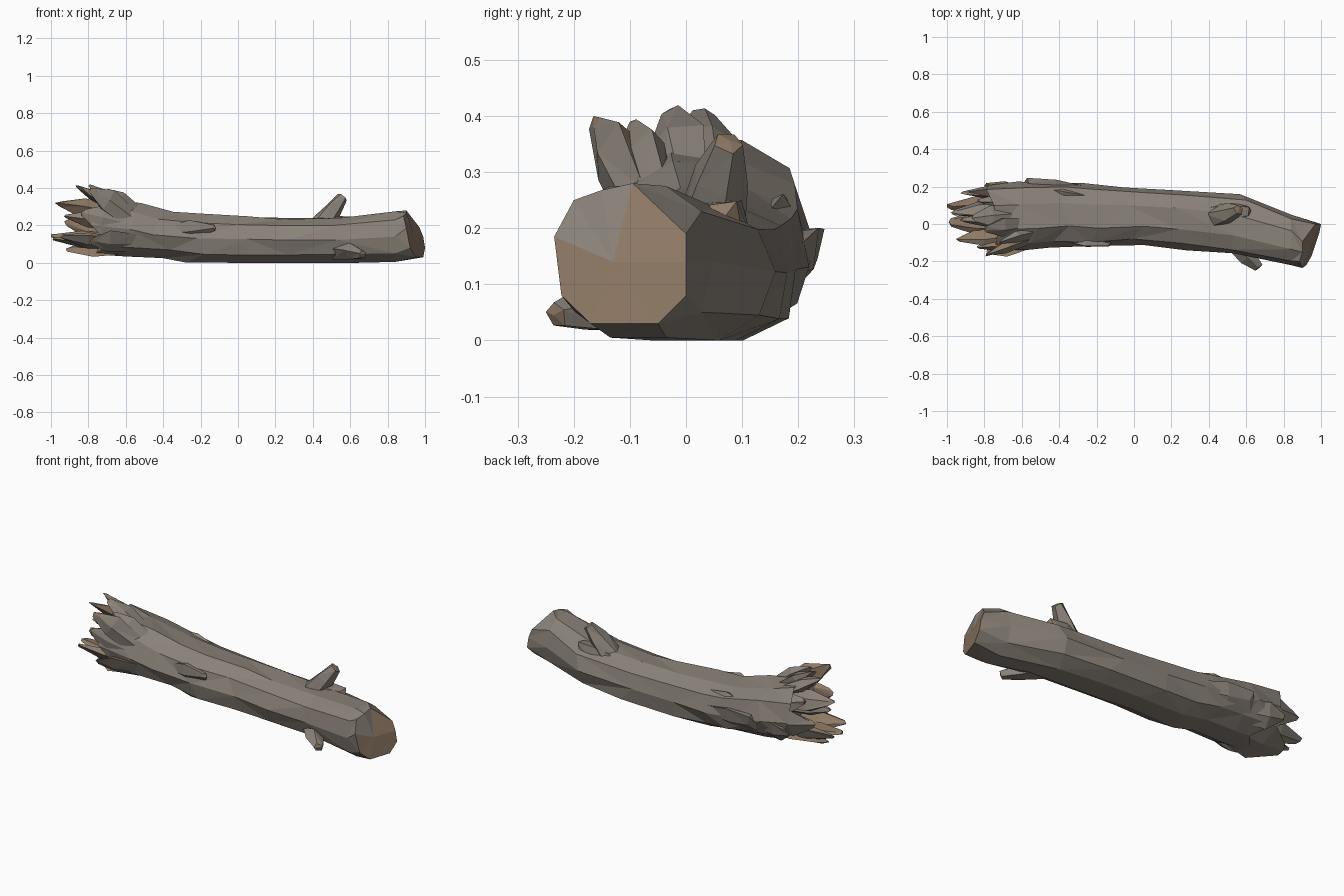
import bpy, bmesh, math, random
from mathutils import Vector

if "Cube" in bpy.data.objects:
    bpy.data.objects.remove(bpy.data.objects["Cube"])

random.seed(7)
N = 10


def material(name, rgb):
    m = bpy.data.materials.new(name)
    m.diffuse_color = (*rgb, 1)
    m.use_nodes = True
    m.node_tree.nodes["Principled BSDF"].inputs["Base Color"].default_value = m.diffuse_color
    return m


BARK = material("bark", (0.255, 0.222, 0.19))
WOOD = material("bare_wood", (0.27, 0.19, 0.13))


def finish(name, bm):
    me = bpy.data.meshes.new(name)
    bmesh.ops.recalc_face_normals(bm, faces=bm.faces)
    bm.to_mesh(me)
    bm.free()
    me.materials.append(BARK)
    me.materials.append(WOOD)
    ob = bpy.data.objects.new(name, me)
    bpy.context.collection.objects.link(ob)
    return ob


def bridge(bm, a, b):
    n = len(a)
    for i in range(n):
        j = (i + 1) % n
        if random.random() < 0.5:
            tris = ((a[i], a[j], b[j]), (a[i], b[j], b[i]))
        else:
            tris = ((a[i], a[j], b[i]), (a[j], b[j], b[i]))
        for t in tris:
            bm.faces.new(t)


def fan(bm, ring, centre, bark=()):
    c = bm.verts.new(centre)
    for i in range(len(ring)):
        f = bm.faces.new((ring[i], ring[(i + 1) % len(ring)], c))
        f.material_index = 0 if i in bark else 1


def spow(v, p):
    return math.copysign(abs(v) ** p, v)


# Trunk stations: x, y min, y max, z min, z max
stations = [
    (-0.73, -0.15, 0.215, 0.045, 0.36),
    (-0.56, -0.14, 0.22, 0.034, 0.325),
    (-0.40, -0.12, 0.225, 0.025, 0.275),
    (-0.25, -0.13, 0.215, 0.002, 0.26),
    (0.00, -0.115, 0.205, 0, 0.253),
    (0.25, -0.135, 0.19, 0, 0.242),
    (0.58, -0.17, 0.165, 0, 0.245),
    (0.88, -0.22, 0.05, 0.005, 0.275),
]
# Slanted rim of the sawn end
rim = [(0.99, 0, 0.14), (0.97, 0, 0.19), (0.90, -0.095, 0.28), (0.90, -0.15, 0.268),
       (0.885, -0.2, 0.25), (0.90, -0.235, 0.185), (0.92, -0.222, 0.08),
       (0.95, -0.17, 0.03), (0.99, -0.05, 0.03), (1.0, 0, 0.08)]

bm = bmesh.new()
rings = []
for k, (x, y0, y1, z0, z1) in enumerate(stations):
    ring = []
    last = k == len(stations) - 1
    for i in range(N):
        a = math.tau * i / N
        r = 1 if last else random.uniform(0.92, 1.04)
        y = (y0 + y1) / 2 + (y1 - y0) / 2 * spow(math.cos(a), 0.85) * r
        z = (z0 + z1) / 2 + (z1 - z0) / 2 * spow(math.sin(a) / 0.951, 0.85) * (1 if i in (7, 8) else r)
        dx = -0.04 if last else random.uniform(-0.07, 0.07)
        ring.append(bm.verts.new((x + dx, y, max(z, 0))))
    rings.append(ring)
rings.append([bm.verts.new(p) for p in rim])
for a, b in zip(rings, rings[1:]):
    bridge(bm, a, b)
fan(bm, rings[0], (-0.66, 0.02, 0.2))
fan(bm, rings[-1], (0.945, -0.13, 0.14), bark=(2, 3, 4))
finish("trunk", bm)


# Tapered splinter or stub: flat section, w along the rim, t across it
def spike(name, base, tip, w, t, end=0.3, start=0.7, sides=5, wood_tip=True, slant=0.04):
    base, tip = Vector(base), Vector(tip)
    d = (tip - base).normalized()
    out = Vector((0, base.y - 0.03, base.z - 0.19))
    out = (out - d * out.dot(d)).normalized()
    side = d.cross(out)
    bm = bmesh.new()
    rs = []
    for f, s in ((0, start), (0.6, 0.95), (1, end)):
        ring = []
        for i in range(sides):
            a = math.tau * (i + 0.25) / sides
            r = s * random.uniform(0.85, 1.15)
            p = base.lerp(tip, f) + side * (w * r * math.cos(a)) + out * (t * r * math.sin(a))
            if f == 1:
                p -= d * (slant * random.random())
            p.x = max(p.x, -1)
            p.y = max(min(p.y, 0.25), -0.25)
            p.z = max(p.z, 0)
            ring.append(bm.verts.new(p))
        rs.append(ring)
    bridge(bm, rs[0], rs[1])
    bridge(bm, rs[1], rs[2])
    bm.faces.new(rs[0])
    fan(bm, rs[2], tip, bark=() if wood_tip else range(sides))
    bmesh.ops.recalc_face_normals(bm, faces=bm.faces)
    # splinters show bare wood on the side facing the core
    if wood_tip and base.x < 0:
        for f in bm.faces:
            if f.normal.dot(out) < -0.5:
                f.material_index = 1
    finish(name, bm)


# Splintered end
splinters = [
    ((-0.56, -0.08, 0.23), (-0.79, -0.165, 0.40), 0.075, 0.035),
    ((-0.52, -0.05, 0.24), (-0.72, -0.10, 0.39), 0.07, 0.035),
    ((-0.56, 0.00, 0.26), (-0.80, -0.03, 0.412), 0.06, 0.035),
    ((-0.60, 0.05, 0.27), (-0.87, 0.03, 0.412), 0.07, 0.035),
    ((-0.60, 0.10, 0.25), (-0.98, 0.06, 0.32), 0.07, 0.035),
    ((-0.58, 0.14, 0.23), (-0.84, 0.12, 0.31), 0.07, 0.035),
    ((-0.56, 0.17, 0.17), (-0.93, 0.165, 0.22), 0.08, 0.035),
    ((-0.56, 0.16, 0.12), (-0.80, 0.205, 0.14), 0.08, 0.03),
    ((-0.60, 0.12, 0.11), (-1.0, 0.09, 0.14), 0.07, 0.04),
    ((-0.60, 0.02, 0.08), (-0.99, 0.01, 0.13), 0.08, 0.03),
    ((-0.56, 0.06, 0.085), (-0.92, 0.06, 0.075), 0.13, 0.032),
    ((-0.58, -0.04, 0.09), (-0.95, -0.08, 0.14), 0.07, 0.03),
    ((-0.55, -0.09, 0.11), (-0.79, -0.15, 0.12), 0.08, 0.03),
    ((-0.55, -0.10, 0.20), (-0.84, -0.125, 0.27), 0.08, 0.03),
    ((-0.60, 0.05, 0.21), (-0.93, 0.02, 0.25), 0.05, 0.04),
]
for n, s in enumerate(splinters, 1):
    spike(f"splinter_{n:02d}", *s)

# Branch stubs and torn bark
spike("upper_branch", (0.43, 0.03, 0.18), (0.562, 0.077, 0.357), 0.055, 0.055, 0.5, start=1.3, slant=0.01)
spike("broken_knot", (0.36, 0.06, 0.18), (0.63, 0.065, 0.215), 0.06, 0.06, 0.65)
spike("lower_branch", (0.53, -0.07, 0.065), (0.668, -0.236, 0.045), 0.055, 0.045, 0.5, start=1.1, slant=0.02)
spike("back_bark_flap", (-0.18, 0.16, 0.12), (-0.59, 0.22, 0.16), 0.09, 0.035, 0.6, start=0.4, wood_tip=False)
spike("back_bark_sliver", (-0.2, 0.14, 0.2), (-0.5, 0.19, 0.22), 0.06, 0.03, 0.4, start=0.4, wood_tip=False)
spike("front_bark_ridge", (-0.45, -0.06, 0.16), (-0.12, -0.11, 0.19), 0.06, 0.035, 0.3, start=0.3, wood_tip=False)
